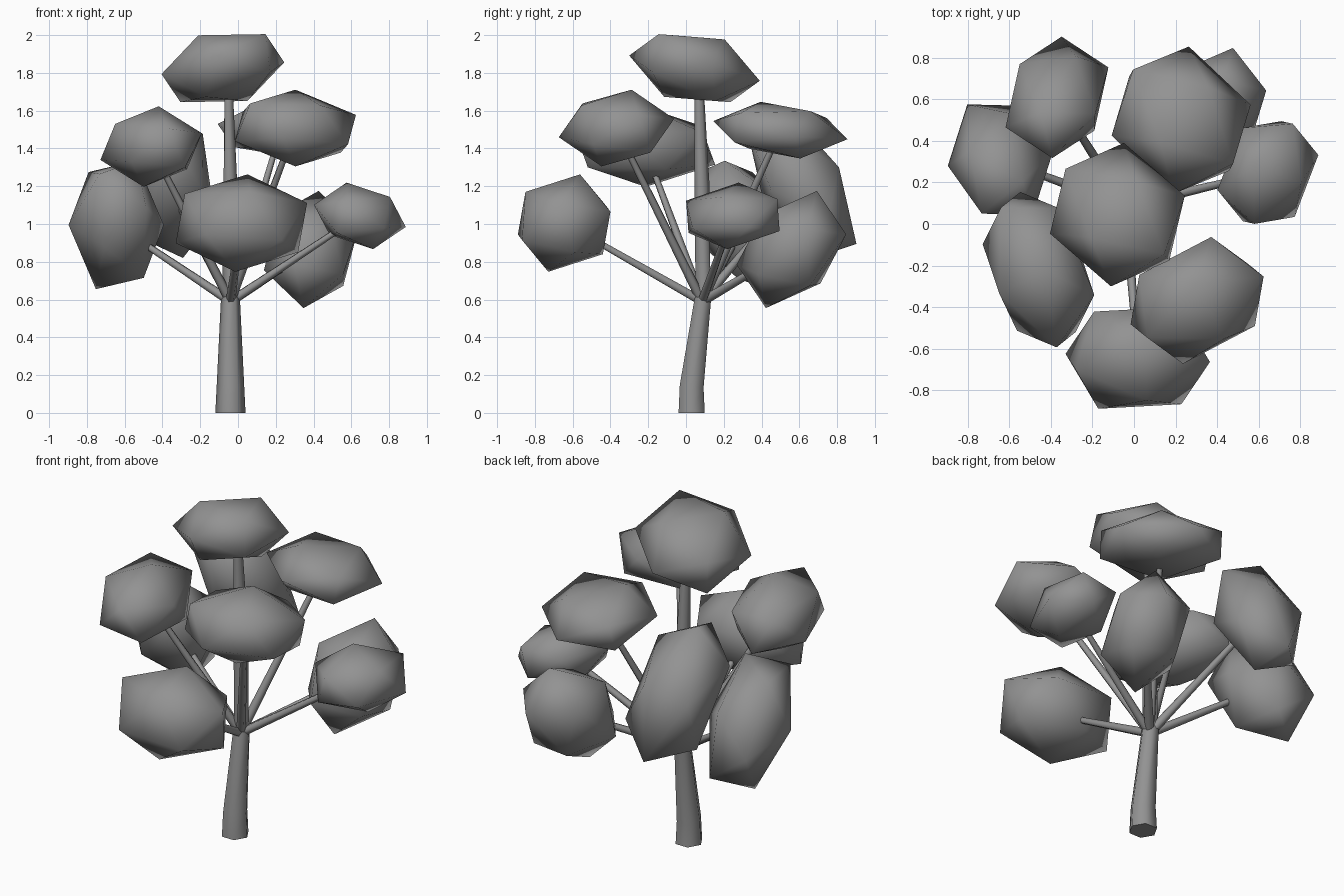
import bpy, bmesh, math
from mathutils import Vector

if "Cube" in bpy.data.objects:
    bpy.data.objects.remove(bpy.data.objects["Cube"])

PHI = (1 + math.sqrt(5)) / 2

grey = bpy.data.materials.new("soft grey")
grey.diffuse_color = (0.29, 0.29, 0.29, 1)
grey.use_nodes = True
grey.node_tree.nodes["Principled BSDF"].inputs["Base Color"].default_value = grey.diffuse_color


def finish(name, bm, angle):
    """Turn a bmesh into a smooth shaded object."""
    bmesh.ops.recalc_face_normals(bm, faces=bm.faces)
    mesh = bpy.data.meshes.new(name)
    bm.to_mesh(mesh)
    bm.free()
    mesh.materials.append(grey)
    obj = bpy.data.objects.new(name, mesh)
    bpy.context.collection.objects.link(obj)
    bpy.ops.object.select_all(action='DESELECT')
    obj.select_set(True)
    bpy.context.view_layer.objects.active = obj
    bpy.ops.object.shade_smooth_by_angle(angle=math.radians(angle))
    return obj


def leaf_clump(name, centre, a, b, c):
    """Stretched icosahedron grown from one of its faces (corners a, b, c)."""
    centre, a, b, c = (Vector(v) for v in (centre, a, b, c))
    axes = [a, b, c, (a + b) / PHI - c, (b + c) / PHI - a, (c + a) / PHI - b]
    bm = bmesh.new()
    for v in axes:
        bm.verts.new(centre + v)
        bm.verts.new(centre - v)
    bmesh.ops.convex_hull(bm, input=bm.verts)
    finish(name, bm, 100)


def limb(name, stations, sides=6):
    """Tapered tube through (point, radius) stations, with capped ends."""
    pts = [Vector(p) for p, r in stations]
    bm = bmesh.new()
    rings = []
    for i, (p, r) in enumerate(stations):
        way = pts[min(i + 1, len(pts) - 1)] - pts[max(i - 1, 0)]
        if pts[i].z == 0:
            way = Vector((0, 0, 1))          # flat foot on the ground
        turn = way.to_track_quat('Z', 'Y')
        rings.append([bm.verts.new(pts[i] + turn @ Vector((
            r * math.cos(math.tau * k / sides),
            r * math.sin(math.tau * k / sides), 0))) for k in range(sides)])
    for lo, hi in zip(rings, rings[1:]):
        for k in range(sides):
            n = (k + 1) % sides
            bm.faces.new((lo[k], lo[n], hi[n], hi[k]))
    bm.faces.new(rings[0])
    bm.faces.new(rings[-1])
    finish(name, bm, 65)


# Foliage: name, centre, three corners of the outer face relative to the centre
clumps = [
    ("crown", (-0.08, 0.045, 1.825),
     (0.225, -0.19, 0.18), (-0.13, -0.11, 0.174), (0.09, 0.16, 0.152)),
    ("upper_back", (0.227, 0.50, 1.497),
     (0.13, 0.16, 0.10), (-0.10, -0.105, 0.15), (0.25, -0.21, 0.09)),
    ("upper_front", (0.304, -0.368, 1.508),
     (-0.24, -0.18, 0.13), (0.0, 0.08, 0.203), (0.13, -0.185, 0.12)),
    ("low_front", (0.018, -0.645, 1.005),
     (-0.19, -0.245, -0.06), (0.045, -0.205, 0.165), (-0.30, -0.055, 0.155)),
    ("left_front", (-0.46, -0.22, 1.41),
     (-0.19, -0.113, 0.12), (0.04, -0.007, 0.213), (-0.18, 0.30, 0.11)),
    ("left", (-0.645, 0.31, 0.995),
     (-0.252, -0.03, 0.0), (-0.146, 0.04, 0.28), (-0.088, -0.26, 0.27)),
    ("left_back", (-0.371, 0.61, 1.21),
     (-0.08, -0.07, 0.39), (-0.18, 0.16, 0.03), (0.087, 0.20, 0.09)),
    ("right", (0.645, 0.248, 1.043),
     (-0.07, 0.03, 0.176), (0.16, -0.05, 0.10), (0.12, 0.235, 0.09)),
    ("right_back", (0.387, 0.558, 0.865),
     (0.09, 0.29, 0.08), (0.25, 0.085, 0.11), (0.04, 0.135, 0.31)),
]
for name, centre, a, b, c in clumps:
    leaf_clump(name + "_foliage", centre, a, b, c)

# Trunk leans back, then forks
limb("trunk", [((-0.04, 0.03, 0), 0.08), ((-0.04, 0.03, 0.14), 0.073),
               ((-0.04, 0.09, 0.61), 0.05)])

# Central leader carrying the crown
limb("leader", [((-0.04, 0.09, 0.58), 0.045), ((-0.04, 0.085, 1.2), 0.04),
                ((-0.05, 0.068, 1.75), 0.024)])

# One thin branch from the fork into each remaining clump
fork = Vector((-0.04, 0.085, 0.59))
for name, centre, *_ in clumps[1:]:
    limb(name + "_branch", [(fork, 0.026), (fork.lerp(Vector(centre), 0.95), 0.016)])
